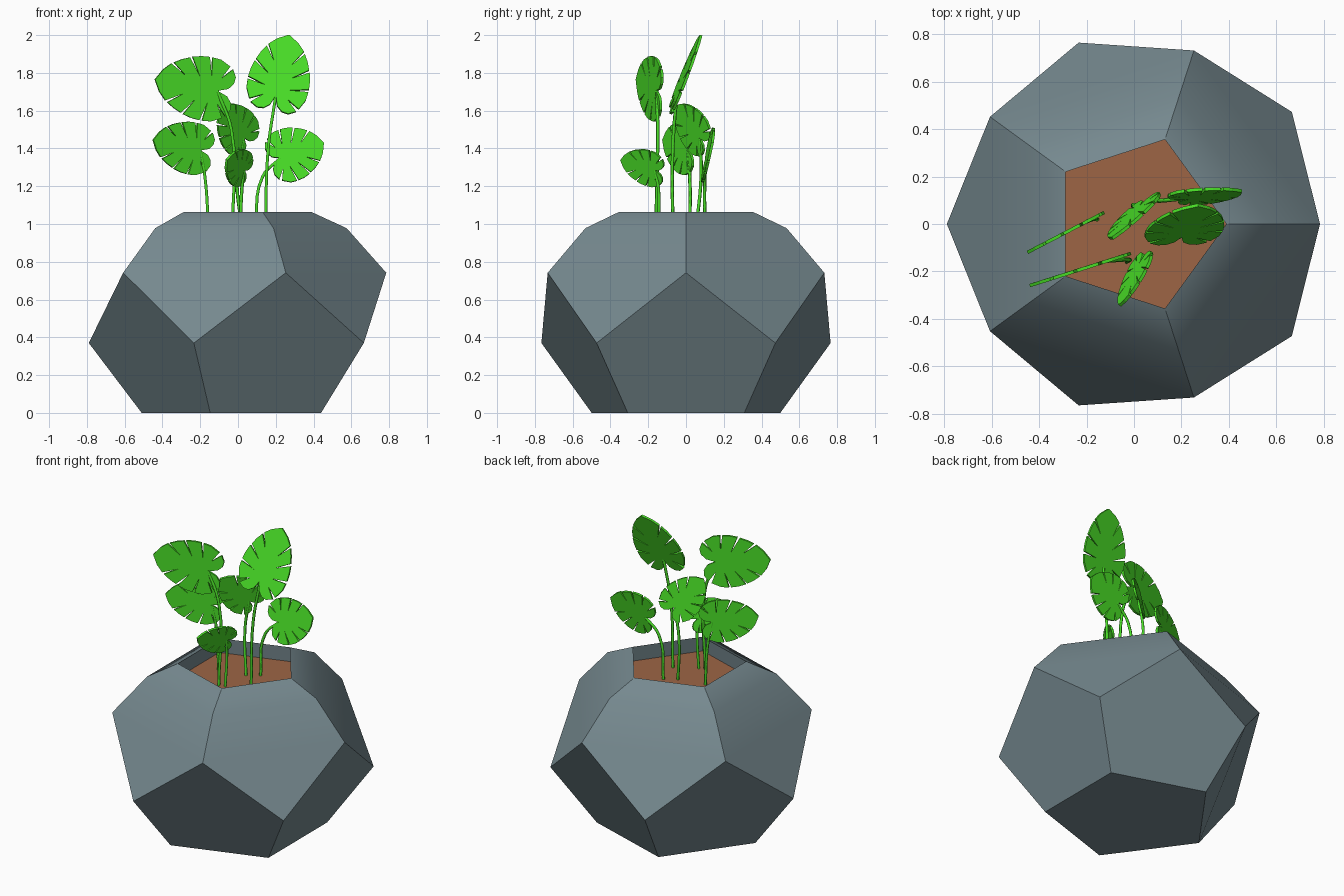
import bpy, bmesh, math
from mathutils import Vector

if "Cube" in bpy.data.objects:
    bpy.data.objects.remove(bpy.data.objects["Cube"])


def material(name, rgb):
    m = bpy.data.materials.new(name)
    m.diffuse_color = (*rgb, 1)
    m.use_nodes = True
    m.node_tree.nodes["Principled BSDF"].inputs["Base Color"].default_value = m.diffuse_color
    return m


GREY = material("slate_grey", (0.18, 0.25, 0.275))
BROWN = material("soil_brown", (0.34, 0.13, 0.06))
GREEN = material("leaf_green", (0.067, 0.74, 0.02))
CX = 0.015  # pot axis


def add_object(name, bm, mat):
    bmesh.ops.recalc_face_normals(bm, faces=bm.faces)
    me = bpy.data.meshes.new(name)
    bm.to_mesh(me)
    bm.free()
    me.materials.append(mat)
    ob = bpy.data.objects.new(name, me)
    bpy.context.collection.objects.link(ob)
    return ob


def ring(bm, radius, z, start):
    """Five vertices around the pot axis."""
    return [bm.verts.new((CX + radius * math.cos(math.radians(start + 72 * i)),
                          radius * math.sin(math.radians(start + 72 * i)), z)) for i in range(5)]


# Pot: dodecahedron with chamfered open top and an inner wall
bm = bmesh.new()
base = ring(bm, 0.525, 0, 36)
low = ring(bm, 0.805, 0.37, 36)
high = ring(bm, 0.77, 0.742, 0)
shoulder = ring(bm, 0.56, 0.978, 0)
rim = ring(bm, 0.375, 1.063, 0)
inner = ring(bm, 0.385, 0.95, 0)
bm.faces.new(base)
for i in range(5):
    j = (i + 1) % 5
    bm.faces.new((base[i], base[j], low[j], high[j], low[i]))
    bm.faces.new((low[i], high[j], shoulder[j], shoulder[i], high[i]))
    bm.faces.new((shoulder[i], shoulder[j], rim[j], rim[i]))
    bm.faces.new((rim[i], rim[j], inner[j], inner[i]))
# Every edge is crisp except the soft shoulder
for f in bm.faces:
    f.smooth = True
for e in bm.edges:
    e.smooth = all(v in shoulder for v in e.verts)
add_object("pot", bm, GREY)

# Soil
bm = bmesh.new()
bm.faces.new(ring(bm, 0.384, 0.965, 0))
add_object("soil", bm, BROWN)

# Half outline of a split leaf: sinus, lobes with slots, tip
HALF = [(0, 0), (.05, -.13), (.13, -.19), (.22, -.2), (.32, -.15), (.17, -.02), (.35, -.11),
        (.42, .02), (.43, .13), (.17, .1), (.43, .165), (.42, .27), (.39, .38), (.15, .25),
        (.375, .41), (.33, .51), (.27, .6), (.12, .42), (.25, .63), (.15, .72), (0, .8)]


def leaf(name, attach, tip, normal, width):
    """Flat split leaf from its stem joint to its tip, facing normal."""
    a, t = Vector(attach), Vector(tip)
    v = (t - a).normalized()
    u = v.cross(Vector(normal)).normalized()
    size = (t - a).length / 0.8
    bm = bmesh.new()
    for side in (1, -1):
        bm.faces.new([bm.verts.new(a + u * (x * size * width * side) + v * (y * size))
                      for x, y in HALF[::side]])
    bm.normal_update()
    bmesh.ops.triangulate(bm, faces=bm.faces)
    bmesh.ops.remove_doubles(bm, verts=bm.verts, dist=1e-4)
    ob = add_object(name, bm, GREEN)
    mod = ob.modifiers.new("thickness", "SOLIDIFY")
    mod.thickness = 0.014
    mod.offset = 0


def stem(name, foot, mid, attach):
    """Curved tube from the soil to the leaf."""
    cu = bpy.data.curves.new(name, "CURVE")
    cu.dimensions = "3D"
    cu.bevel_depth = 0.009
    cu.bevel_resolution = 1
    cu.resolution_u = 6
    cu.use_fill_caps = True
    sp = cu.splines.new("BEZIER")
    sp.bezier_points.add(2)
    for p, co in zip(sp.bezier_points, (foot, mid, attach)):
        p.co = co
        p.handle_left_type = p.handle_right_type = "AUTO"
    cu.materials.append(GREEN)
    bpy.context.collection.objects.link(bpy.data.objects.new(name, cu))


# Plants: name, stem foot, stem middle, joint, tip, facing, width factor
PLANTS = [
    ("upper_left", (-.03, -.16, .95), (-.035, -.15, 1.5), (-.11, -.155, 1.705),
     (-.44, -.26, 1.765), (.295, -.955, 0), .9),
    ("lower_left", (-.155, .02, .95), (-.175, .02, 1.25), (-.2, .01, 1.39),
     (-.45, -.12, 1.445), (.46, -.89, 0), .9),
    ("small_front", (.01, -.15, .95), (.02, -.145, 1.18), (.03, -.165, 1.285),
     (-.06, -.345, 1.34), (-.9, .43, .35), .9),
    ("centre", (.025, .05, .95), (-.005, .08, 1.25), (.03, .075, 1.455),
     (-.09, -.06, 1.62), (-.75, .66, .35), .95),
    ("tall_right", (.145, -.07, .95), (.16, -.07, 1.4), (.2, -.05, 1.68),
     (.27, .08, 2.0), (.1, -.92, .38), .87),
    ("lower_right", (.095, .1, .95), (.13, .1, 1.25), (.225, .11, 1.35),
     (.455, .14, 1.43), (.1, -1, .22), 1.1),
]
for name, foot, mid, joint, tip, facing, width in PLANTS:
    stem(name + "_stem", foot, mid, joint)
    leaf(name + "_leaf", joint, tip, facing, width)
